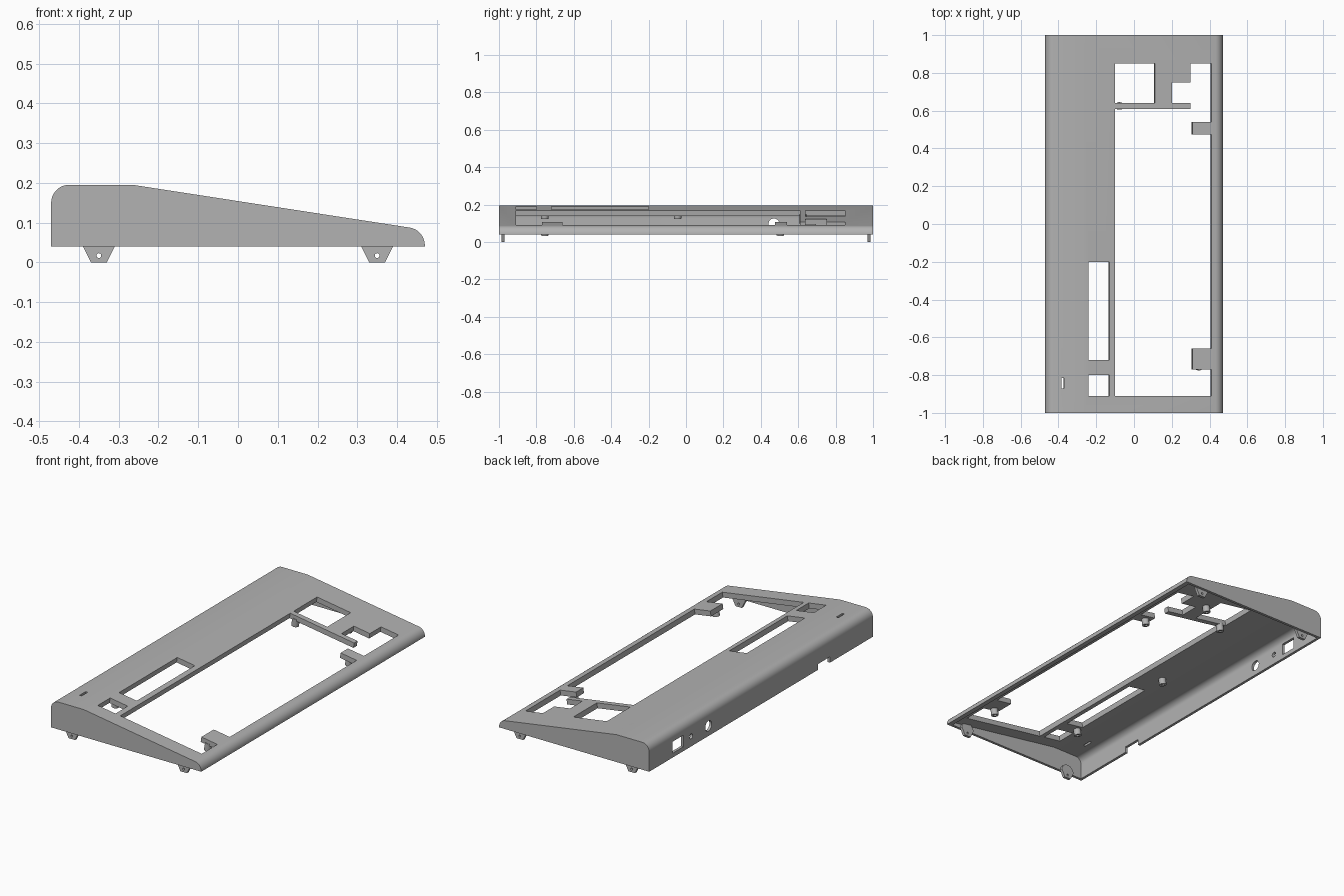
import bpy, bmesh
from math import sin, cos, pi, radians, atan
from mathutils import Matrix

cube = bpy.data.objects.get("Cube")
if cube:
    bpy.data.objects.remove(cube, do_unlink=True)

SLOPE = 0.155


def deck_z(x):
    """Height of the sloped top surface."""
    return 0.154 - SLOPE * x


grey = bpy.data.materials.new("plain_grey")
grey.use_nodes = True
COLOUR = (0.45, 0.45, 0.45, 1)
grey.diffuse_color = COLOUR
grey.node_tree.nodes["Principled BSDF"].inputs["Base Color"].default_value = COLOUR


def to_object(name, bm):
    bmesh.ops.recalc_face_normals(bm, faces=bm.faces)
    mesh = bpy.data.meshes.new(name)
    bm.to_mesh(mesh)
    bm.free()
    mesh.materials.append(grey)
    obj = bpy.data.objects.new(name, mesh)
    bpy.context.collection.objects.link(obj)
    return obj


def prism(name, points, axis, start, end, lean=False):
    """Extrude a closed outline along one axis, optionally square to the slope."""
    place = {"x": lambda p, t: (t, p[0], p[1]),
             "y": lambda p, t: (p[0], t, p[1]),
             "z": lambda p, t: (p[0], p[1], t)}[axis]
    bm = bmesh.new()
    rings = [[bm.verts.new(place(p, t)) for p in points] for t in (start, end)]
    for ring in rings:
        bm.faces.new(ring)
    n = len(points)
    for i in range(n):
        j = (i + 1) % n
        bm.faces.new((rings[0][i], rings[0][j], rings[1][j], rings[1][i]))
    if lean:
        for v in bm.verts:
            v.co.x += SLOPE * (v.co.z - deck_z(v.co.x))
    return to_object(name, bm)


def arc(cx, cz, r, a0, a1, n=10):
    angles = [radians(a0 + (a1 - a0) * i / n) for i in range(n + 1)]
    return [(cx + r * cos(a), cz + r * sin(a)) for a in angles]


def circle(cx, cz, r):
    return arc(cx, cz, r, 0, 345, 23)


def rect(a0, b0, a1, b1):
    return [(a0, b0), (a1, b0), (a1, b1), (a0, b1)]


def finish(obj, cutters=()):
    """Cut the holes, bake the result and smooth the rounded faces."""
    for cutter in cutters:
        cutter.hide_render = True
        mod = obj.modifiers.new("cut", "BOOLEAN")
        mod.operation = "DIFFERENCE"
        mod.solver = "EXACT"
        mod.object = cutter
    bpy.ops.object.select_all(action="DESELECT")
    obj.select_set(True)
    bpy.context.view_layer.objects.active = obj
    bpy.ops.object.convert(target="MESH")
    for cutter in cutters:
        bpy.data.objects.remove(cutter, do_unlink=True)
    bpy.ops.object.shade_smooth_by_angle(angle=radians(25))


# Wedge-shaped case, hollow and open underneath
outer = ([(-0.47, 0.04)] + arc(-0.425, 0.15, 0.045, 180, 90)
         + [(-0.265, 0.195)] + arc(0.425, 0.043, 0.045, 81, 0) + [(0.47, 0.04)])
inner = ([(-0.455, 0)] + arc(-0.42, 0.13, 0.035, 180, 90)
         + [(-0.265, 0.165)] + arc(0.415, 0.03, 0.03, 81, 0) + [(0.445, 0)])
case = prism("case_shell", outer, "y", -1, 1)
cuts = [prism("hollow", inner, "y", -0.985, 0.985)]

# Main opening with two mounting tabs and a stepped corner
opening = [(-0.1, -0.91), (0.41, -0.91), (0.41, -0.77), (0.31, -0.77),
           (0.31, -0.66), (0.41, -0.66), (0.41, 0.475), (0.31, 0.475),
           (0.31, 0.54), (0.41, 0.54), (0.41, 0.85), (0.3, 0.85),
           (0.3, 0.75), (0.2, 0.75), (0.2, 0.64), (0.3, 0.64),
           (0.3, 0.61), (-0.1, 0.61)]
# Square window, long window, small window and slit
top_holes = [opening, rect(-0.1, 0.64, 0.11, 0.85), rect(-0.24, -0.72, -0.13, -0.2),
             rect(-0.24, -0.91, -0.13, -0.8), rect(-0.38, -0.87, -0.367, -0.815)]
cuts += [prism("top_hole", p, "z", 0.01, 0.25, lean=True) for p in top_holes]

# Sockets and cable notch in the tall wall
wall_holes = [rect(0.695, 0.065, 0.79, 0.13), circle(0.625, 0.097, 0.014),
              circle(0.47, 0.097, 0.029), rect(-0.615, 0, -0.51, 0.073)]
cuts += [prism("wall_hole", p, "x", -0.6, -0.43) for p in wall_holes]
finish(case, cuts)

# Pierced lugs inside the end walls
for end, y in (("front", -0.978), ("back", 0.978)):
    for side, x in (("right", -0.35), ("left", 0.35)):
        outline = [(x - 0.02, 0), (x + 0.02, 0)] + arc(x, 0.04, 0.04, 0, 180)
        lug = prism(f"{end}_{side}_lug", outline, "y", y - 0.008, y + 0.008)
        hole = prism("lug_hole", circle(x, 0.017, 0.006), "y", y - 0.05, y + 0.05)
        finish(lug, [hole])

# Hollow screw posts standing square to the sloped deck
posts = [(0.35, 0.505), (0.35, -0.755), (-0.23, -0.755),
         (-0.23, -0.045), (-0.07, 0.625), (0.155, 0.78)]
for number, (x, y) in enumerate(posts, 1):
    bm = bmesh.new()
    section = [bm.verts.new((r, 0, z)) for r, z in rect(0.009, -0.065, 0.02, -0.02)]
    loop = [bm.edges.new((section[i], section[(i + 1) % 4])) for i in range(4)]
    bmesh.ops.spin(bm, geom=section + loop, cent=(0, 0, 0), axis=(0, 0, 1),
                   angle=2 * pi, steps=20, use_merge=True)
    bmesh.ops.remove_doubles(bm, verts=bm.verts, dist=0.0001)
    bm.transform(Matrix.Translation((x, y, deck_z(x)))
                 @ Matrix.Rotation(atan(SLOPE), 4, "Y"))
    finish(to_object(f"screw_post_{number}", bm))
